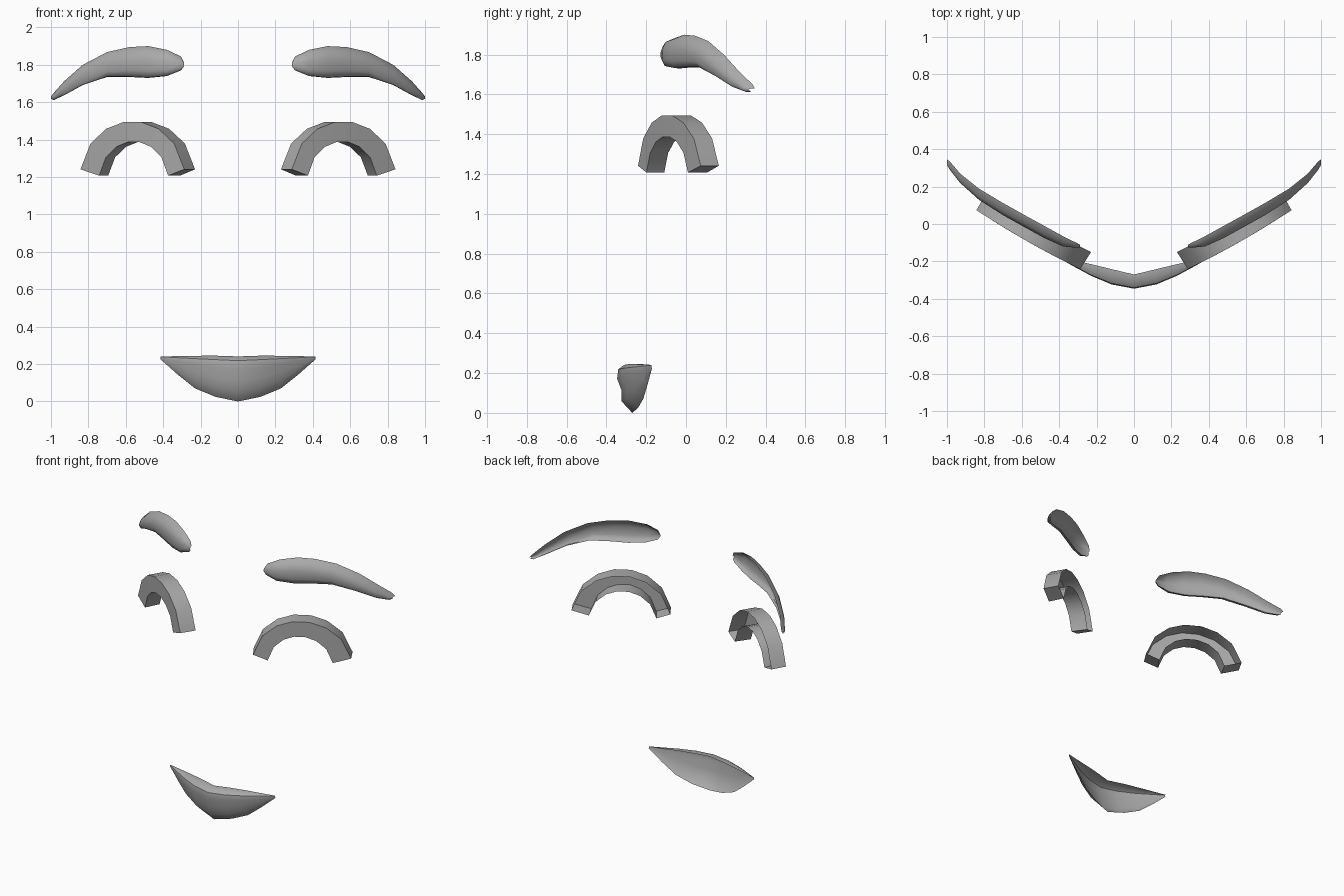
import bpy, bmesh, math
from mathutils import Vector

if "Cube" in bpy.data.objects:
    bpy.data.objects.remove(bpy.data.objects["Cube"])

grey = bpy.data.materials.new("mid_grey")
grey.diffuse_color = (0.4, 0.4, 0.4, 1)
grey.use_nodes = True
grey.node_tree.nodes["Principled BSDF"].inputs["Base Color"].default_value = grey.diffuse_color


def loft(name, rings, cap, angle):
    """Skin a row of open cross-sections into a shell that is open at the back."""
    bm = bmesh.new()
    rows = [[bm.verts.new(p) for p in ring] for ring in rings]
    for a, b in zip(rows, rows[1:]):
        for i in range(len(a) - 1):
            bm.faces.new((a[i], a[i + 1], b[i + 1], b[i]))
    if cap:
        bm.faces.new(rows[0][::-1])
        bm.faces.new(rows[-1])
    bmesh.ops.remove_doubles(bm, verts=bm.verts, dist=0.0005)
    bm.normal_update()
    # the outside of every shell faces the front
    total = sum((f.normal * f.calc_area() for f in bm.faces), Vector())
    if total.y > 0:
        bmesh.ops.reverse_faces(bm, faces=bm.faces)
    me = bpy.data.meshes.new(name)
    bm.to_mesh(me)
    bm.free()
    me.materials.append(grey)
    ob = bpy.data.objects.new(name, me)
    bpy.context.collection.objects.link(ob)
    bpy.ops.object.select_all(action='DESELECT')
    ob.select_set(True)
    bpy.context.view_layer.objects.active = ob
    bpy.ops.object.shade_smooth_by_angle(angle=math.radians(angle))
    return ob


def pair(name, rings, cap, angle):
    """Left and right copies mirrored across x = 0."""
    loft("right_" + name, rings, cap, angle)
    loft("left_" + name, [[(-x, y, z) for x, y, z in r] for r in rings], cap, angle)


# Eye arches: box section with an outer wall, front face and inner wall
def front_y(x):
    d = x - 0.29
    return -0.24 + 0.48 * d + 0.16 * d * d


def back_y(x):
    d = x - 0.23
    return -0.15 + 0.5 * d + 0.11 * d * d


eye = []
for deg in (8, 37, 60, 80, 100, 120, 143, 172):
    c, s = math.cos(math.radians(deg)), math.sin(math.radians(deg))
    fo, bo = 0.565 + 0.28 * c, 0.51 + 0.283 * c
    fi, bi = 0.558 + 0.186 * c, 0.502 + 0.194 * c
    zo, zi = 1.20 + 0.298 * s, 1.178 + 0.212 * s
    eye.append([(bo, back_y(bo), zo), (fo, front_y(fo), zo),
                (fi, front_y(fi), zi), (bi, back_y(bi), zi)])
pair("eye_arch", eye, True, 40)

# Eyebrows: curved shells tapering to the outer tip (x, top, bottom, rim y, depth)
brow = []
for x, zt, zb, y, d in ((0.29, 1.815, 1.79, -0.11, 0.015), (0.305, 1.845, 1.77, -0.102, 0.025),
                        (0.38, 1.88, 1.74, -0.065, 0.055), (0.48, 1.90, 1.73, -0.01, 0.065),
                        (0.58, 1.895, 1.735, 0.045, 0.065), (0.70, 1.868, 1.735, 0.112, 0.065),
                        (0.83, 1.80, 1.692, 0.19, 0.06), (0.93, 1.712, 1.637, 0.27, 0.05),
                        (0.985, 1.65, 1.612, 0.335, 0.045), (1.0, 1.63, 1.618, 0.345, 0.03)):
    h = zt - zb
    brow.append([(x, y, zt), (x, y - 0.7 * d, zt - 0.12 * h), (x, y - d, zt - 0.42 * h),
                 (x, y - d, zt - 0.78 * h), (x, y - 0.75 * d, zb + 0.02 * h),
                 (x, y - 0.4 * d, zb)])
pair("eyebrow", brow, False, 60)

# Mouth: full upper lip, crease and lower lip (x, crease z, bottom z, depth)
half = ((0.0, 0.115, 0.0, 0.076), (0.12, 0.128, 0.025, 0.082), (0.23, 0.16, 0.07, 0.062),
        (0.32, 0.195, 0.142, 0.035), (0.415, 0.232, 0.226, 0.004))
mouth = []
for x, zc, zb, d in [(-a, b, c, e) for a, b, c, e in half[:0:-1]] + list(half):
    y = -0.27 + 0.24 * abs(x)
    zt = 0.245 - 0.02 * max(0, abs(x) - 0.2) - 0.004 * (x == 0)
    u, l = zt - zc, zc - zb
    mouth.append([(x, y, zt), (x, y - 0.55 * d, zt), (x, y - 0.93 * d, zt - 0.18 * u),
                  (x, y - d, zt - 0.55 * u), (x, y - 0.72 * d, zc),
                  (x, y - 0.7 * d, zc - 0.5 * l), (x, y, zb)])
loft("mouth", mouth, False, 45)
